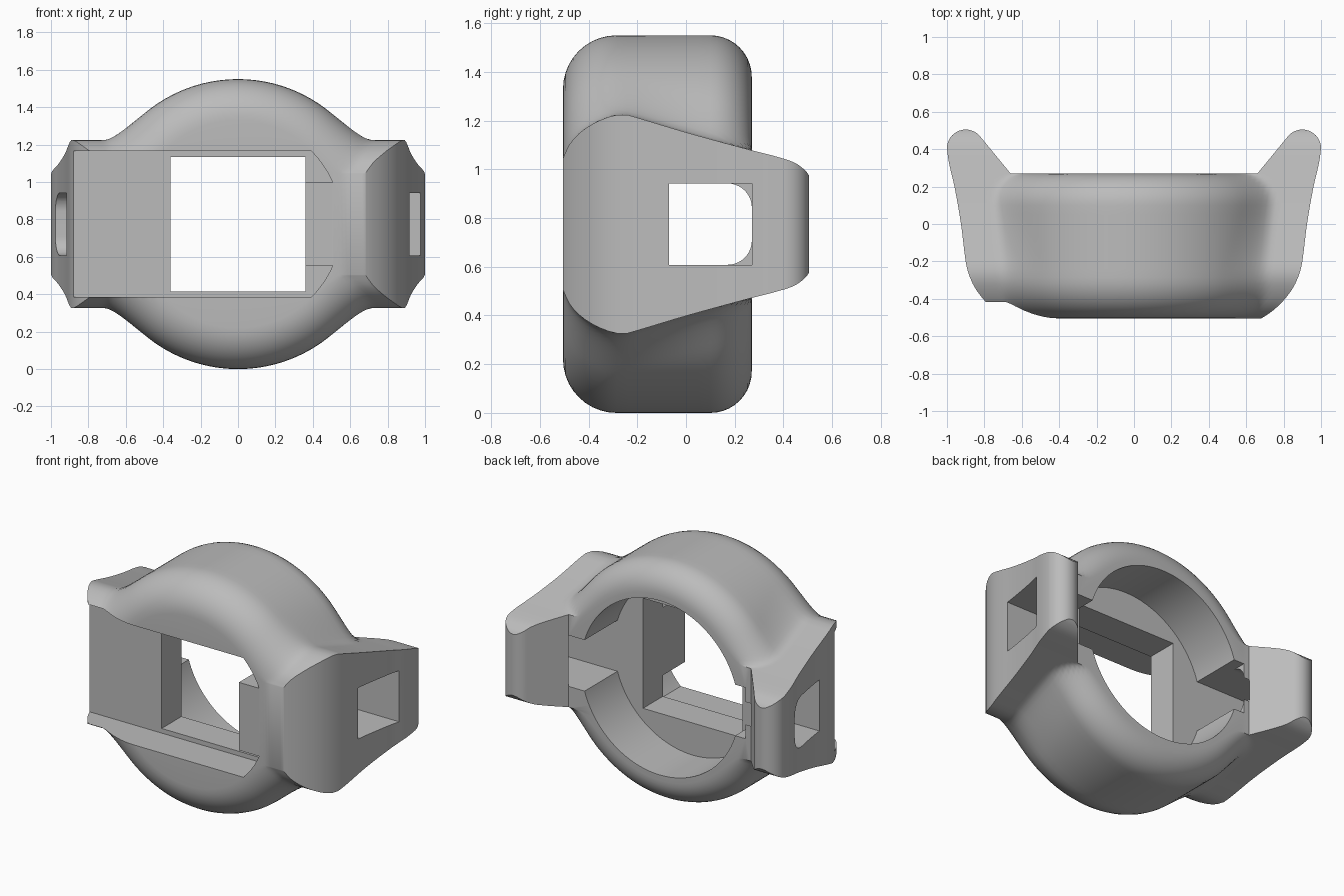
import bpy, bmesh
from math import sin, cos, pi, sqrt, radians

if "Cube" in bpy.data.objects:
    bpy.data.objects.remove(bpy.data.objects["Cube"])

MID = 0.775                      # height of the ring axis
FRONT, BACK, TIP = -0.505, 0.27, 0.505
RING, BORE, TIP_R = 0.775, 0.57, 0.1

grey = bpy.data.materials.new("plain grey")
grey.use_nodes = True
grey.diffuse_color = (0.5, 0.5, 0.5, 1)
grey.node_tree.nodes["Principled BSDF"].inputs["Base Color"].default_value = (0.5, 0.5, 0.5, 1)


def make(name, bm, cutter=False):
    bmesh.ops.recalc_face_normals(bm, faces=bm.faces)
    me = bpy.data.meshes.new(name)
    bm.to_mesh(me)
    bm.free()
    me.materials.append(grey)
    ob = bpy.data.objects.new(name, me)
    bpy.context.collection.objects.link(ob)
    ob.hide_render = cutter
    return ob


def prism(name, pts, place, a, b):
    """Extrude a 2D outline; place(p, q, t) gives the 3D point."""
    bm = bmesh.new()
    ends = [[bm.verts.new(place(p, q, t)) for p, q in pts] for t in (a, b)]
    for ring in ends:
        bm.faces.new(ring)
    n = len(pts)
    for i in range(n):
        j = (i + 1) % n
        bm.faces.new((ends[0][i], ends[0][j], ends[1][j], ends[1][i]))
    return make(name, bm, True)


def along_x(p, q, t): return (t, p, MID + q)
def along_y(p, q, t): return (p, t, MID + q)
def along_z(p, q, t): return (p, q, t)


def curve(pts, t):
    """Smooth interpolation through a few points."""
    if t <= pts[0][0]:
        return pts[0][1]
    if t >= pts[-1][0]:
        return pts[-1][1]
    def slope(i):
        a, b = pts[max(i - 1, 0)], pts[min(i + 1, len(pts) - 1)]
        return (b[1] - a[1]) / (b[0] - a[0])
    for i in range(len(pts) - 1):
        (x0, y0), (x1, y1) = pts[i], pts[i + 1]
        if t <= x1:
            w = x1 - x0
            s = (t - x0) / w
            return (y0 * (1 + 2 * s) * (1 - s) ** 2 + y1 * s * s * (3 - 2 * s)
                    + w * s * (1 - s) * (slope(i) * (1 - s) - slope(i + 1) * s))


# Half width and half height of the side lugs along the depth
WIDTH = [(FRONT, 0.68), (-0.48, 0.72), (-0.43, 0.78), (-0.35, 0.845), (-0.27, 0.883),
         (-0.2, 0.9), (0, 0.925), (0.2, 0.96), (0.33, 0.99), (TIP - TIP_R, 1.0)]
HEIGHT = [(FRONT, 0.27), (-0.48, 0.325), (-0.43, 0.38), (-0.36, 0.423), (-0.3, 0.445),
          (-0.25, 0.45), (-0.2, 0.437), (0, 0.377), (BACK, 0.303), (0.39, 0.272),
          (0.45, 0.25), (0.49, 0.22), (TIP, 0.2)]


def half_width(y):
    d = y - (TIP - TIP_R)
    if d > 0:
        return 1 - TIP_R + sqrt(max(TIP_R ** 2 - d * d, 0))
    return curve(WIDTH, y)


def ring_radius(y):
    inset = 0
    for edge, r, s in ((FRONT, 0.22, 1), (BACK, 0.17, -1)):
        d = (y - edge) * s
        if d < r:
            inset = r - sqrt(max(r * r - (r - d) ** 2, 0)) if d > 0 else r
    return RING - inset


def half_height(x, y):
    r = ring_radius(y)
    ring = sqrt(max(r * r - x * x, 0))
    lug = curve(HEIGHT, y)
    k = 0.16
    blend = max(k - abs(ring - lug), 0) / k
    return max(ring, lug) + k / 4 * blend ** 2


# Body: rounded ring flowing into the two lugs, as mirrored height surfaces
steps = [i / 10 * pi / 2 for i in range(11)]
rows = {round(FRONT + 0.22 * (1 - cos(a)), 4) for a in steps}
rows |= {round(BACK - 0.17 * (1 - cos(a)), 4) for a in steps}
rows |= {round(TIP - TIP_R * (1 - cos(a)), 4) for a in steps}
rows |= {-0.24, -0.2, -0.15, -0.1, -0.05, 0.0, 0.05, 0.3, 0.33, 0.36}
rows = sorted(rows)
COLS = 72
bm = bmesh.new()
grids = []
for side in (1, -1):
    grids.append([[bm.verts.new((x, y, MID + side * half_height(x, y)))
                   for x in (half_width(y) * (2 * i / COLS - 1) for i in range(COLS + 1))]
                  for y in rows])
for g in grids:
    for a, b in zip(g, g[1:]):
        for i in range(COLS):
            bm.faces.new((a[i], a[i + 1], b[i + 1], b[i]))
top, low = grids
for j in (0, -1):
    for i in range(COLS):
        bm.faces.new((top[j][i], top[j][i + 1], low[j][i + 1], low[j][i]))
for j in range(len(rows) - 1):
    for i in (0, -1):
        bm.faces.new((top[j][i], top[j + 1][i], low[j + 1][i], low[j][i]))
body = make("ring_body_with_lugs", bm)

cutters = []

# Gap between the lugs behind the ring
cx, cy = 1 - TIP_R, TIP - TIP_R
inner = [(0.66, BACK)] + [(cx + TIP_R * cos(a), cy + TIP_R * sin(a))
                          for a in (radians(140 - 5 * i) for i in range(11))]
inner.append((cx, TIP + 0.1))
gap = inner + [(-x, y) for x, y in reversed(inner)]
cutters.append(prism("back_gap_cutter", gap, along_z, -0.2, 1.8))

# Round cavity open to the back
circle = [(BORE * cos(a), BORE * sin(a)) for a in (2 * pi * i / 96 for i in range(96))]
cutters.append(prism("cavity_cutter", circle, along_y, -0.07, 0.4))

# Square window through the front
h = 0.36
cutters.append(prism("window_cutter", [(-h, -h), (h, -h), (h, h), (-h, h)], along_y, -0.7, 0.1))

# Front slot, open at one side, with arc ends around a stop block
arc = [(0.553 * cos(a), 0.553 * sin(a)) for a in (radians(23.7 + 21.2 * i / 8) for i in range(9))]
half = [(h, 0.222)] + arc + [(-1.2, arc[-1][1])]
slot = half + [(x, -z) for x, z in reversed(half)]
cutters.append(prism("front_slot_cutter", slot, along_y, -0.7, -0.275))

# Cross channel: square through one lug, rounded at the rear of the other
y0, y1, z1, r = -0.07, BACK + 0.0005, 0.167, 0.1
square = [(y0, -z1), (y1, -z1), (y1, z1), (y0, z1)]
corner = [(y1 - r + r * sin(a), z1 - r + r * cos(a)) for a in steps]
rounded = [(y0, z1)] + corner + [(y, -z) for y, z in reversed(corner)] + [(y0, -z1)]
cutters.append(prism("square_hole_cutter", square, along_x, -0.62, 1.2))
cutters.append(prism("rounded_hole_cutter", rounded, along_x, -1.2, -0.5))

# Apply the cuts in turn
bpy.context.view_layer.objects.active = body
body.select_set(True)
for c in cutters:
    mod = body.modifiers.new(c.name, "BOOLEAN")
    mod.operation = "DIFFERENCE"
    mod.solver = "EXACT"
    mod.object = c
    bpy.ops.object.modifier_apply(modifier=mod.name)
for c in cutters:
    bpy.data.objects.remove(c)

bpy.ops.object.shade_smooth_by_angle(angle=radians(32))
